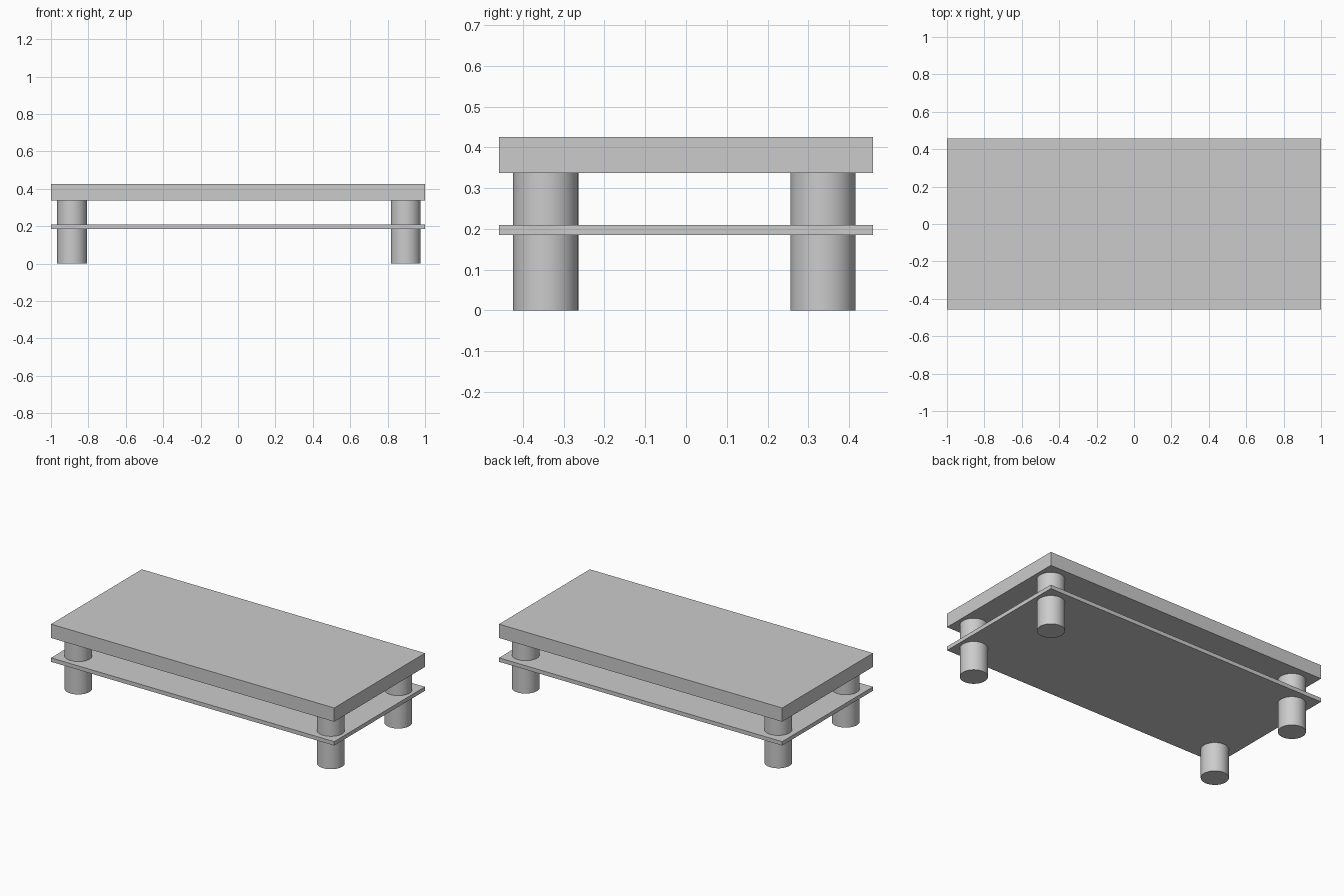
import bpy

if "Cube" in bpy.data.objects:
    bpy.data.objects.remove(bpy.data.objects["Cube"])


def slab(name, z0, z1):
    # Full-width rectangular board between two heights
    bpy.ops.mesh.primitive_cube_add(size=1, location=(0, 0, (z0 + z1) / 2))
    ob = bpy.context.object
    ob.name = name
    ob.scale = (2.0, 0.916, z1 - z0)
    bpy.ops.object.transform_apply(location=False, rotation=False, scale=True)


def leg(name, x, y, height=0.337, radius=0.08):
    # Round leg standing on the floor
    bpy.ops.mesh.primitive_cylinder_add(vertices=48, radius=radius, depth=height,
                                        location=(x, y, height / 2))
    bpy.context.object.name = name
    bpy.ops.object.shade_smooth_by_angle()


# Thick top and thin lower shelf
slab("table_top", 0.337, 0.425)
slab("lower_shelf", 0.185, 0.21)

# Four legs passing through the shelf
for side, x in (("left", -0.887), ("right", 0.897)):
    for end, y in (("front", -0.344), ("back", 0.336)):
        leg(f"{end}_{side}_leg", x, y)
